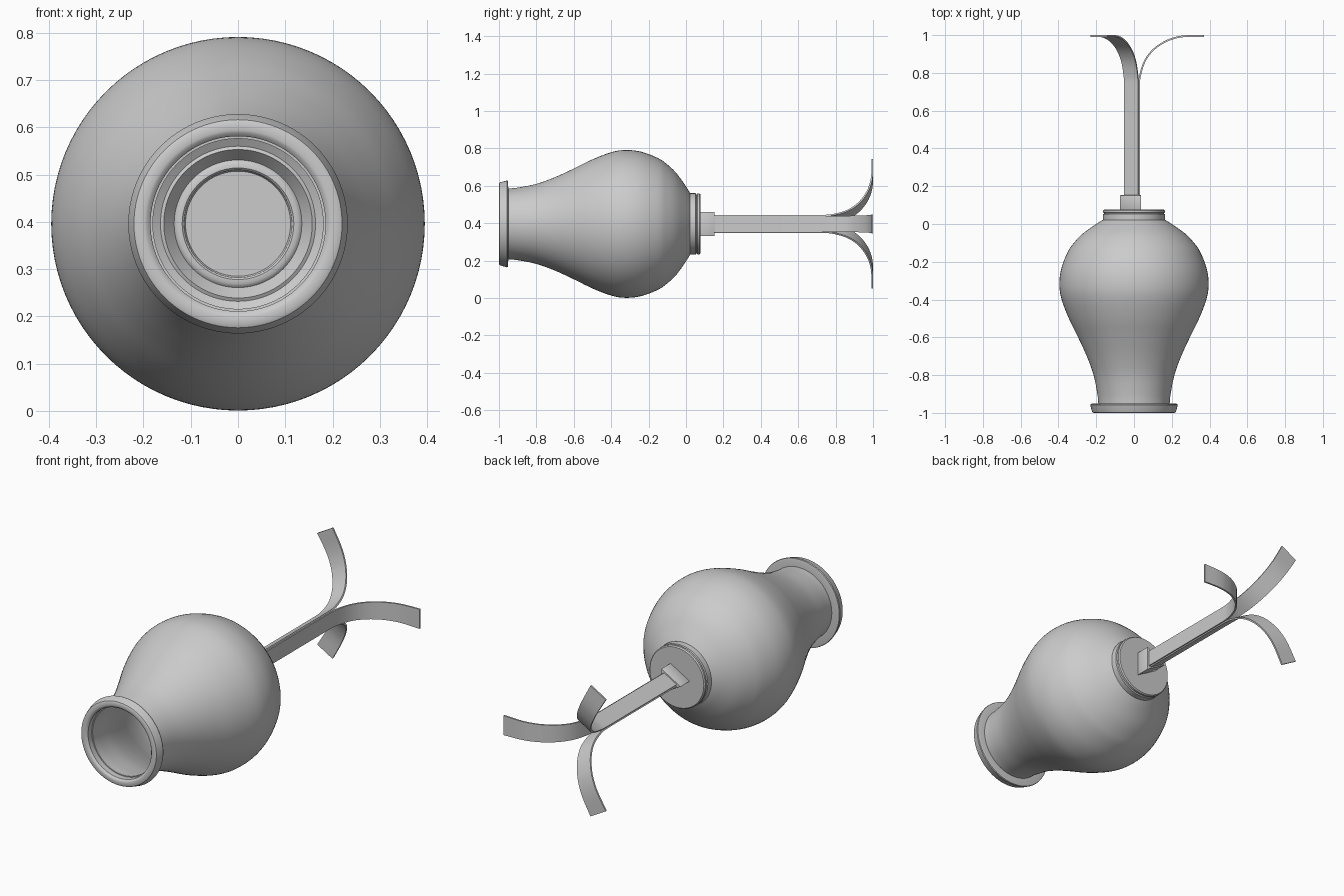
import bpy, bmesh, math
from mathutils import Vector, Matrix

if "Cube" in bpy.data.objects:
    bpy.data.objects.remove(bpy.data.objects["Cube"])

CZ = 0.396  # height of the long axis (runs along y)


def finish(bm, name, angle=35):
    bmesh.ops.recalc_face_normals(bm, faces=bm.faces)
    me = bpy.data.meshes.new(name)
    bm.to_mesh(me)
    bm.free()
    ob = bpy.data.objects.new(name, me)
    bpy.context.collection.objects.link(ob)
    ob.location.z = CZ
    bpy.ops.object.select_all(action='DESELECT')
    bpy.context.view_layer.objects.active = ob
    ob.select_set(True)
    bpy.ops.object.shade_smooth_by_angle(angle=math.radians(angle))
    return ob


def smooth_path(pts, n):
    """Catmull-Rom curve through 2D points."""
    p = [Vector(q) for q in pts]
    p = [2 * p[0] - p[1]] + p + [2 * p[-1] - p[-2]]
    out = []
    for a, b, c, d in zip(p, p[1:], p[2:], p[3:]):
        for i in range(n):
            t = i / n
            out.append(0.5 * (2 * b + (c - a) * t + (2 * a - 5 * b + 4 * c - d) * t * t
                              + (3 * b - a - 3 * c + d) * t ** 3))
    return out + [p[-2]]


def normals(path):
    """Left-hand normals of a 2D path."""
    res = []
    for i in range(len(path)):
        t = (path[min(i + 1, len(path) - 1)] - path[max(i - 1, 0)]).normalized()
        res.append(Vector((-t.y, t.x)))
    return res


def lathe(name, profile, closed=True, seg=96):
    """Turn an (r, y) profile around the y axis."""
    bm = bmesh.new()
    vs = [bm.verts.new((r, y, 0)) for r, y in profile]
    es = [bm.edges.new(e) for e in zip(vs, vs[1:])]
    if closed:
        es.append(bm.edges.new((vs[-1], vs[0])))
    bmesh.ops.spin(bm, geom=vs + es, cent=(0, 0, 0), axis=(0, 1, 0),
                   angle=2 * math.pi, steps=seg, use_duplicate=False)
    bmesh.ops.remove_doubles(bm, verts=bm.verts, dist=1e-5)
    return finish(bm, name)


# Glass shade: thin curved shell
outer = smooth_path([(0.188, -0.96), (0.194, -0.9), (0.214, -0.8), (0.25, -0.7),
                     (0.296, -0.6), (0.345, -0.5), (0.383, -0.4), (0.395, -0.325),
                     (0.386, -0.24), (0.352, -0.15), (0.318, -0.1), (0.27, -0.05),
                     (0.2, 0.0), (0.165, 0.022)], 5)
inner = [p + n * 0.008 for p, n in zip(outer, normals(outer))]
lathe("glass_shade", [tuple(p) for p in outer + inner[::-1]])

# Rim ring around the mouth
lathe("mouth_rim", [(0.185, -0.95), (0.185, -0.99), (0.192, -0.998), (0.198, -1.0),
                    (0.214, -1.0), (0.22, -0.997), (0.223, -0.99),
                    (0.232, -0.958), (0.23, -0.953), (0.222, -0.951)])

# Collar closing the back, with a groove outside and a stepped cup inside
lathe("collar", [(0, 0.045), (0.111, 0.045), (0.113, 0.042), (0.114, 0.034),
                 (0.118, 0.03), (0.127, 0.03), (0.132, 0.033), (0.135, 0.036),
                 (0.157, 0.008), (0.164, 0.012), (0.164, 0.052), (0.158, 0.055),
                 (0.158, 0.058), (0.163, 0.061), (0.163, 0.071), (0.158, 0.077),
                 (0, 0.077)], closed=False)

# Triangular socket
bm = bmesh.new()
tri = [(0.076 * math.cos(a), 0.07, 0.076 * math.sin(a))
       for a in (math.pi / 3, math.pi, -math.pi / 3)]
face = bm.faces.new([bm.verts.new(v) for v in tri])
ext = bmesh.ops.extrude_face_region(bm, geom=[face])
bmesh.ops.translate(bm, vec=(0, 0.083, 0),
                    verts=[v for v in ext["geom"] if isinstance(v, bmesh.types.BMVert)])
bmesh.ops.bevel(bm, geom=bm.edges[:], offset=0.003, segments=2, profile=0.5,
                affect='EDGES')
finish(bm, "socket")

# Three flat strips that run back and curl outward
path = [Vector((0.0265, 0.1)), Vector((0.0265, 0.45))]
path += smooth_path([(0.0265, 0.72), (0.031, 0.78), (0.056, 0.86), (0.1, 0.92),
                     (0.16, 0.963), (0.22, 0.986), (0.28, 0.995), (0.37, 0.995)], 5)
for k in range(3):
    bm = bmesh.new()
    rings = []
    for p, n in zip(path, normals(path)):
        w = 0.0425 + 0.009 * max(0, (p.x - 0.0265) / 0.3435)
        rings.append([bm.verts.new((p.x + n.x * s * 0.0045, p.y + n.y * s * 0.0045, t * w))
                      for s, t in ((-1, -1), (-1, 1), (1, 1), (1, -1))])
    for a, b in zip(rings, rings[1:]):
        for i in range(4):
            j = (i + 1) % 4
            bm.faces.new((a[i], a[j], b[j], b[i]))
    bm.faces.new(rings[0])
    bm.faces.new(rings[-1])
    bm.transform(Matrix.Rotation(k * 2 * math.pi / 3, 4, 'Y'))
    finish(bm, "curled_strip_%d" % (k + 1))
